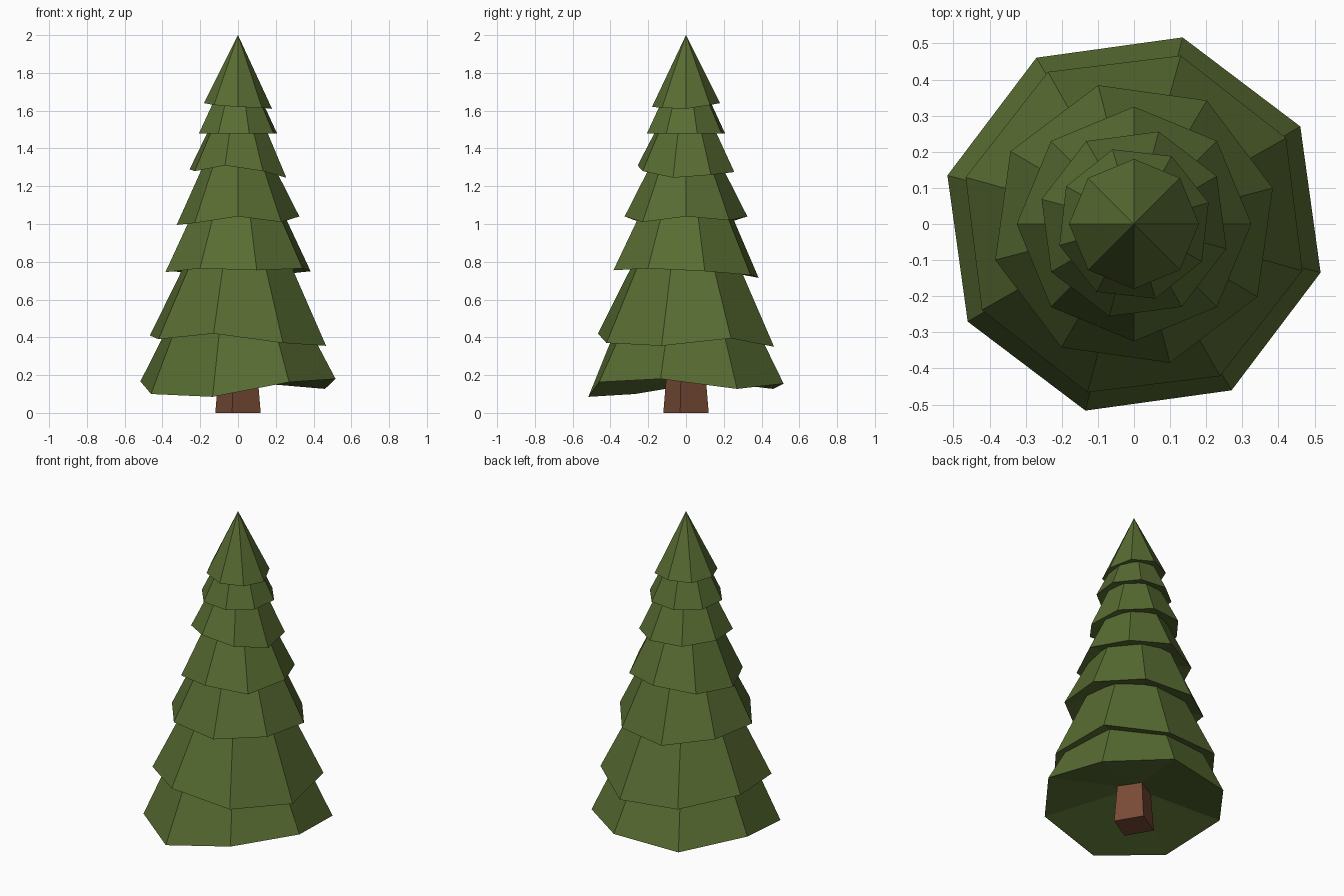
import bpy, bmesh, math

if "Cube" in bpy.data.objects:
    bpy.data.objects.remove(bpy.data.objects["Cube"])

def material(name, rgb):
    m = bpy.data.materials.new(name)
    m.diffuse_color = (*rgb, 1)
    m.use_nodes = True
    m.node_tree.nodes["Principled BSDF"].inputs["Base Color"].default_value = m.diffuse_color
    return m

GREEN = material("needle_green", (0.098, 0.150, 0.032))
BROWN = material("bark_brown", (0.188, 0.071, 0.037))

def ring(bm, radius, offset, heights):
    n = len(heights)
    return [bm.verts.new((radius * math.cos(math.radians(offset + 360 * i / n)),
                          radius * math.sin(math.radians(offset + 360 * i / n)), z))
            for i, z in enumerate(heights)]

def finish(bm, name, mat):
    bmesh.ops.recalc_face_normals(bm, faces=bm.faces)
    me = bpy.data.meshes.new(name)
    bm.to_mesh(me)
    bm.free()
    me.materials.append(mat)
    bpy.context.collection.objects.link(bpy.data.objects.new(name, me))

def fan(bm, loop, z):
    tip = bm.verts.new((0, 0, z))
    for i, v in enumerate(loop):
        bm.faces.new((v, loop[(i + 1) % len(loop)], tip))

def bridge(bm, a, b):
    for i in range(len(a)):
        j = (i + 1) % len(a)
        bm.faces.new((a[i], a[j], b[j], b[i]))

# Branch tiers, bottom to top: radius, turn in degrees, uneven rim heights
TIERS = [
    (0.534, 30.4, (0.127, 0.155, 0.127, 0.167, 0.10, 0.085, 0.163, 0.18)),
    (0.484, 29.5, (0.395, 0.35, 0.37, 0.41, 0.39, 0.42, 0.37, 0.355)),
    (0.397, 14.5, (0.75, 0.73, 0.715, 0.75, 0.745, 0.765, 0.755, 0.765)),
    (0.325, 0.0, (1.04, 1.02, 1.04, 1.01, 0.995, 1.005, 1.04, 1.01)),
    (0.265, 30.0, (1.26, 1.275, 1.28, 1.29, 1.28, 1.31, 1.28, 1.245)),
    (0.215, 16.0, (1.48,) * 8),
    (0.18, 0.0, (1.61, 1.63, 1.64, 1.635, 1.64, 1.63, 1.62, 1.615)),
]
SLOPE = 0.48
mean = lambda t: sum(t[2]) / 8

for k, tier in enumerate(TIERS):
    radius, turn, heights = tier
    base = mean(tier)
    bm = bmesh.new()
    rim = ring(bm, radius, turn, heights)
    fan(bm, rim, base + 0.2 * radius)          # hollowed underside
    if k == len(TIERS) - 1:
        fan(bm, rim, 2.0)                      # pointed crown
    else:
        top_z = mean(TIERS[k + 1]) + 0.1       # tucked into the next tier
        top = ring(bm, radius - SLOPE * (top_z - base), turn, (top_z,) * 8)
        bridge(bm, rim, top)
        bm.faces.new(top)
    finish(bm, f"branch_tier_{k + 1}", GREEN)

# Tapered four-sided trunk
bm = bmesh.new()
low = ring(bm, 0.124, -14.5, (0,) * 4)
high = ring(bm, 0.09, -14.5, (0.4,) * 4)
bridge(bm, low, high)
bm.faces.new(low)
bm.faces.new(high)
finish(bm, "trunk", BROWN)
